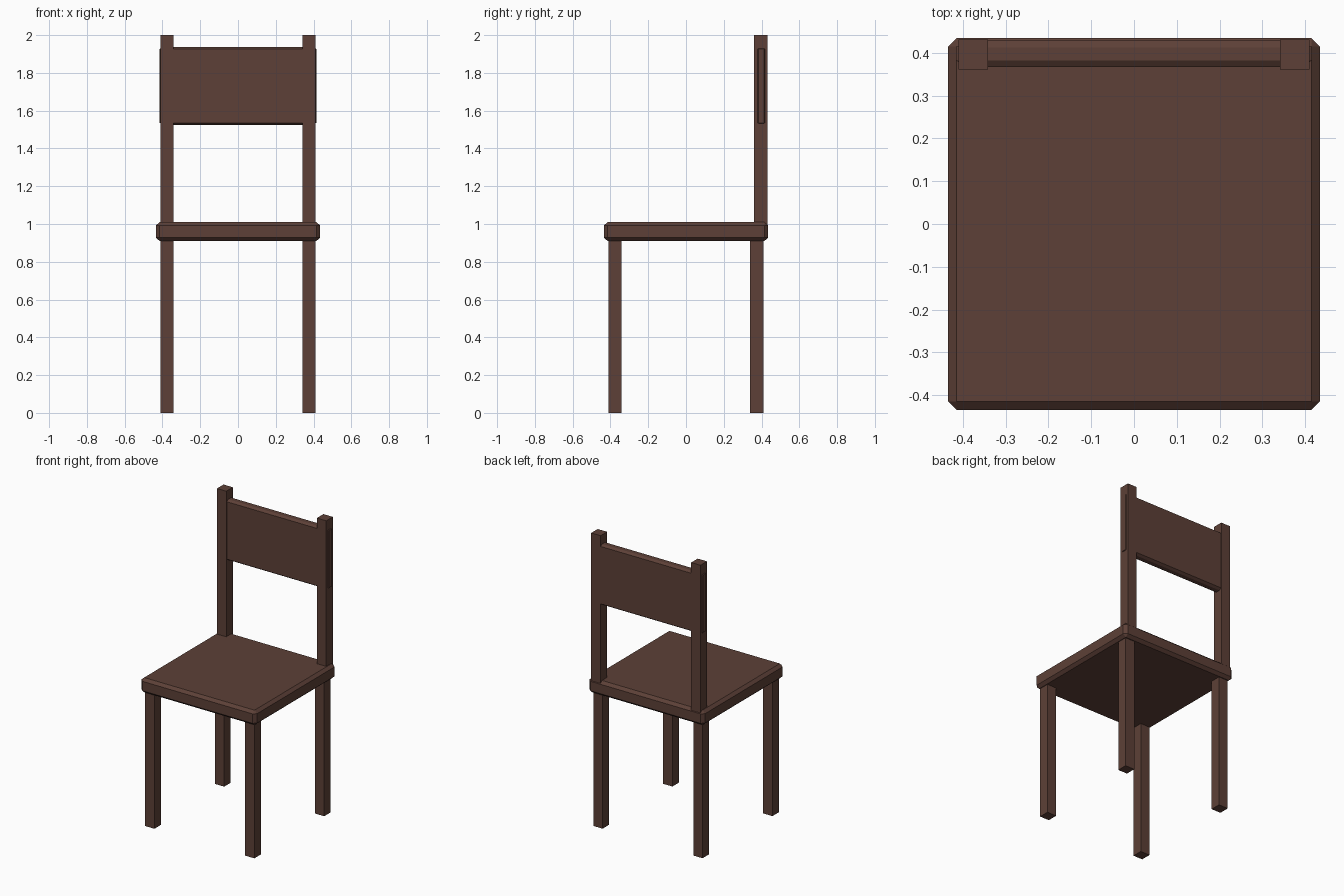
import bpy
import bmesh
from mathutils import Vector

default = bpy.data.objects.get("Cube")
if default:
    bpy.data.objects.remove(default, do_unlink=True)

# Single dark wood colour
wood = bpy.data.materials.new("dark brown wood")
wood.use_nodes = True
colour = (0.109, 0.051, 0.038, 1)
wood.diffuse_color = colour
wood.node_tree.nodes["Principled BSDF"].inputs["Base Color"].default_value = colour


def box(name, low, high, chamfer=None):
    """Box between two corners, with an optional chamfer width per axis."""
    low, high = Vector(low), Vector(high)
    size, centre = high - low, (low + high) / 2
    unit = Vector(chamfer or (1, 1, 1))
    bm = bmesh.new()
    bmesh.ops.create_cube(bm, size=1)
    # Chamfer by one unit in stretched space, then scale to final widths
    bmesh.ops.scale(bm, vec=[s / u for s, u in zip(size, unit)], verts=bm.verts)
    if chamfer:
        bmesh.ops.bevel(bm, geom=bm.edges[:], offset=1, segments=1,
                        profile=0.5, affect='EDGES')
    bmesh.ops.scale(bm, vec=unit, verts=bm.verts)
    mesh = bpy.data.meshes.new(name)
    bm.to_mesh(mesh)
    bm.free()
    mesh.materials.append(wood)
    obj = bpy.data.objects.new(name, mesh)
    obj.location = centre
    bpy.context.collection.objects.link(obj)
    return obj


# Seat slab
box("seat", (-0.435, -0.435, 0.91), (0.435, 0.435, 1.01), (0.02, 0.02, 0.018))

# Legs and back posts, mirrored left and right
half = 0.035
for side, sx in (("left", 1), ("right", -1)):
    x = sx * 0.376
    for end, y in (("front", -0.376), ("back", 0.374)):
        box(f"{end}_{side}_leg", (x - half, y - half, 0), (x + half, y + half, 0.92))
    box(f"{side}_back_post", (x - half, 0.361, 0.99), (x + half, 0.431, 2))

# Backrest panel, its ends poking just through the posts
box("backrest_panel", (-0.416, 0.367, 1.525), (0.416, 0.429, 1.937),
    (0.02, 0.016, 0.011))
